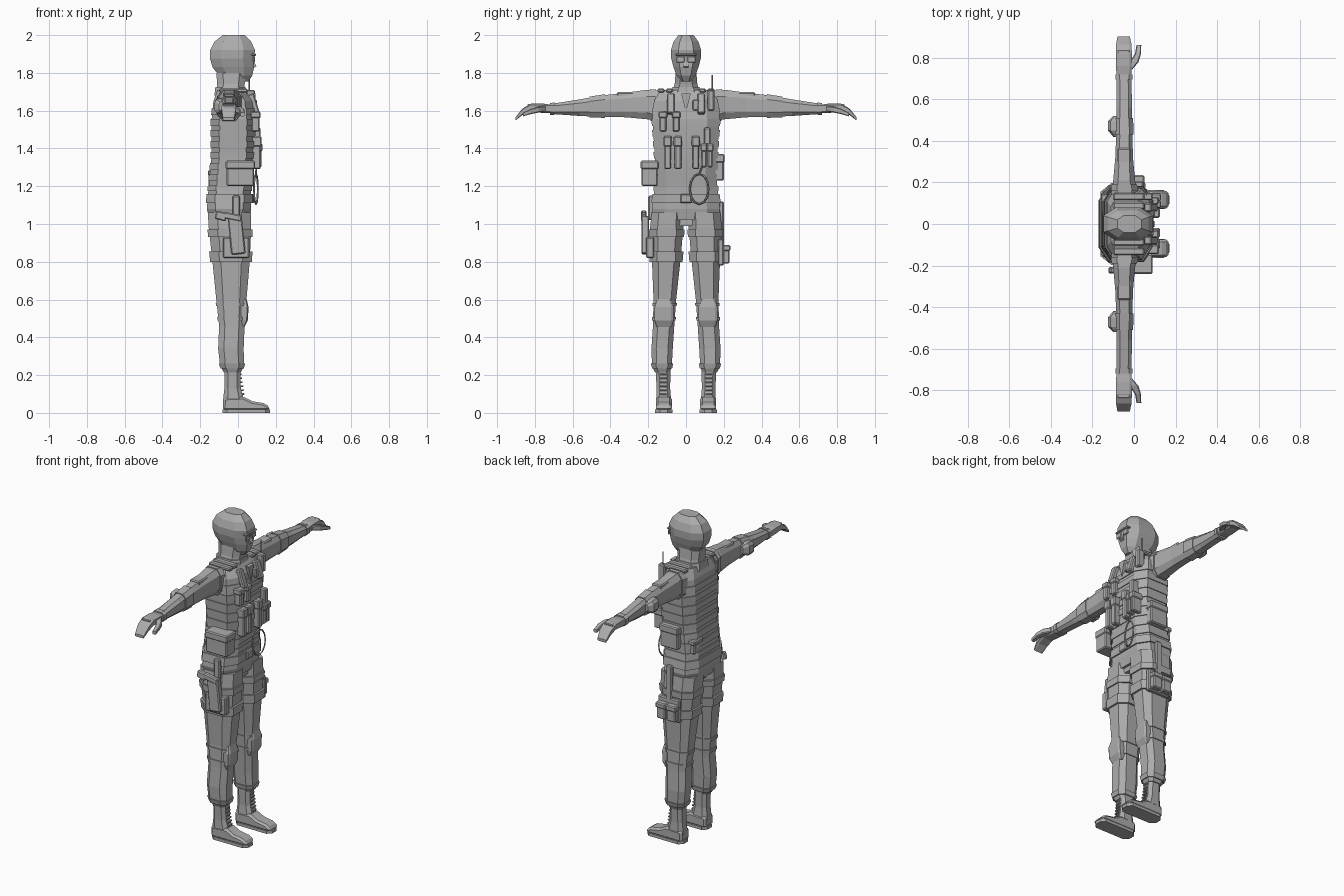
import bpy, bmesh, math
from mathutils import Vector, Matrix

old = bpy.data.objects.get("Cube")
if old:
    bpy.data.objects.remove(old, do_unlink=True)

grey = bpy.data.materials.new("plain_grey")
grey.diffuse_color = (0.42, 0.42, 0.42, 1)
grey.use_nodes = True
grey.node_tree.nodes["Principled BSDF"].inputs["Base Color"].default_value = grey.diffuse_color


def finish(name, bm):
    bmesh.ops.recalc_face_normals(bm, faces=bm.faces)
    mesh = bpy.data.meshes.new(name)
    bm.to_mesh(mesh)
    bm.free()
    mesh.materials.append(grey)
    obj = bpy.data.objects.new(name, mesh)
    bpy.context.collection.objects.link(obj)
    return obj


def loft(name, rings, axis="z", cut=0.45):
    """Skin chamfered rectangles (a0, a1, b0, b1, t) stacked along an axis."""
    bm = bmesh.new()
    loops = []
    k = 1 - cut
    corners = [(1, -k), (1, k), (k, 1), (-k, 1), (-1, k), (-1, -k), (-k, -1), (k, -1)]
    for a0, a1, b0, b1, t in rings:
        loop = []
        for u, v in corners:
            a = (a0 + a1) / 2 + u * (a1 - a0) / 2
            b = (b0 + b1) / 2 + v * (b1 - b0) / 2
            loop.append(bm.verts.new((a, b, t) if axis == "z" else (a, t, b)))
        loops.append(loop)
    for low, high in zip(loops, loops[1:]):
        for i in range(len(corners)):
            j = (i + 1) % len(corners)
            bm.faces.new((low[i], low[j], high[j], high[i]))
    bm.faces.new(loops[0])
    bm.faces.new(loops[-1])
    return finish(name, bm)


def section(rings, t, grow):
    """Interpolate a ring at t and enlarge it."""
    rings = sorted(rings, key=lambda r: r[-1])
    for p, q in zip(rings, rings[1:]):
        if p[-1] <= t <= q[-1]:
            f = (t - p[-1]) / (q[-1] - p[-1])
            a0, a1, b0, b1 = [m + (n - m) * f for m, n in zip(p[:4], q[:4])]
            return (a0 - grow, a1 + grow, b0 - grow, b1 + grow, t)


def band(name, rings, t0, t1, grow, axis="z", cut=0.45):
    return loft(name, [section(rings, t, grow) for t in (t0, t1)], axis, cut)


def box(name, x, y, z, bevel=0.006, tilt=0):
    """Chamfered box given its extents on each axis; tilt turns it about y."""
    spans = (x, y, z)
    mid = Vector([sum(s) / 2 for s in spans])
    size = Vector([s[1] - s[0] for s in spans])
    bm = bmesh.new()
    bmesh.ops.create_cube(bm, size=1)
    bmesh.ops.scale(bm, vec=size, verts=bm.verts)
    if bevel:
        bmesh.ops.bevel(bm, geom=bm.edges[:], offset=min(bevel, min(size) / 3),
                        segments=1, affect="EDGES")
    bmesh.ops.transform(bm, matrix=Matrix.Translation(mid) @ Matrix.Rotation(tilt, 4, "Y"),
                        verts=bm.verts)
    return finish(name, bm)


def prism(name, points, axis, t0, t1):
    """Extrude an outline along x (outline in y, z) or y (outline in x, z)."""
    bm = bmesh.new()
    put = (lambda a, b, t: (t, a, b)) if axis == "x" else (lambda a, b, t: (a, t, b))
    ends = [[bm.verts.new(put(a, b, t)) for a, b in points] for t in (t0, t1)]
    for end in ends:
        bm.faces.new(end)
    for i in range(len(points)):
        j = (i + 1) % len(points)
        bm.faces.new((ends[0][i], ends[0][j], ends[1][j], ends[1][i]))
    return finish(name, bm)


def tube(name, points, radius):
    curve = bpy.data.curves.new(name, "CURVE")
    curve.dimensions = "3D"
    curve.bevel_depth = radius
    curve.bevel_resolution = 0
    curve.use_fill_caps = True
    spline = curve.splines.new("POLY")
    spline.points.add(len(points) - 1)
    for p, co in zip(spline.points, points):
        p.co = (*co, 1)
    curve.materials.append(grey)
    obj = bpy.data.objects.new(name, curve)
    bpy.context.collection.objects.link(obj)


def pouch(name, x, y, z):
    """Pouch with a slightly larger flap over its top."""
    box(name, x, y, z)
    drop = z[1] - (z[1] - z[0]) * 0.3
    e = 0.005
    box(name + "_flap", (x[0] - e, x[1] + e), (y[0] - e, y[1] + e), (drop, z[1] + e))


# Head, neck and collar
head = [(-.06, .055, -.03, .03, 1.755), (-.1, .075, -.05, .05, 1.785),
        (-.135, .085, -.066, .066, 1.83), (-.148, .085, -.078, .078, 1.875),
        (-.148, .09, -.08, .08, 1.92), (-.125, .07, -.066, .066, 1.965),
        (-.08, .035, -.04, .04, 2)]
loft("head", head, cut=.5)
loft("neck", [(-.115, .03, -.075, .075, 1.69), (-.11, .035, -.06, .06, 1.74),
              (-.115, .045, -.055, .055, 1.8)])
loft("collar", [(-.125, .045, -.085, .085, 1.68), (-.12, .04, -.072, .072, 1.725)])
prism("nose", [(.08, 1.87), (.098, 1.835), (.08, 1.825)], "y", -.014, .014)
for s in (1, -1):
    box("eye_opening", (.08, .091), sorted((s * .008, s * .05)), (1.855, 1.888), .004)
box("brow", (.07, .095), (-.055, .055), (1.89, 1.902), .004)

# Torso with its vest, back ribs and belt
torso = [(-.15, .06, -.165, .165, 1.02), (-.165, .07, -.18, .18, 1.08),
         (-.155, .07, -.165, .165, 1.2), (-.14, .085, -.165, .165, 1.36),
         (-.14, .09, -.178, .178, 1.55), (-.13, .075, -.17, .17, 1.65),
         (-.11, .035, -.135, .135, 1.71)]
loft("torso", torso, cut=.38)
for i in range(7):
    z = 1.23 + i * .058
    band("vest_rib", torso, z, z + .036, .005, cut=.38)
band("belt", torso, 1.11, 1.16, .008, cut=.38)
band("jacket_hem", torso, 1.175, 1.205, .005, cut=.38)
box("belt_buckle", (.07, .086), (-.03, .03), (1.11, 1.16))
prism("neck_opening", [(-.025, 1.69), (.025, 1.69), (0, 1.59)], "x", .07, .092)
prism("groin", [(-.08, 1.07), (.08, 1.07), (.03, .99), (-.03, .99)], "x", -.12, .045)
for s in (1, -1):
    for name, a, b in (("inner", .07, .105), ("outer", .115, .15)):
        box(name + "_shoulder_strap", (-.1, .05), sorted((s * a, s * b)), (1.695, 1.718))
    box("chest_strap", (.06, .1), sorted((s * .06, s * .1)), (1.58, 1.69), tilt=-.3)

# Limbs, built once per side
leg = [(-.16, .07, .012, .182, 1.06), (-.155, .07, .014, .19, .98),
       (-.135, .062, .03, .18, .8), (-.115, .045, .052, .172, .6),
       (-.1, .035, .062, .175, .46), (-.105, .03, .07, .183, .34),
       (-.095, .032, .075, .18, .25), (-.075, .015, .085, .165, .215)]
arm = [(-.11, .02, 1.545, 1.705, .14), (-.1, .005, 1.555, 1.71, .21),
       (-.09, -.005, 1.565, 1.695, .32), (-.085, -.008, 1.567, 1.68, .45),
       (-.085, -.01, 1.572, 1.66, .56), (-.083, -.012, 1.583, 1.635, .72)]
hand = [(-.083, -.014, 1.588, 1.63, .7), (-.087, -.01, 1.588, 1.638, .76),
        (-.087, -.01, 1.595, 1.637, .82), (-.086, -.012, 1.578, 1.612, .865),
        (-.08, -.02, 1.548, 1.565, .903)]


def sided(rings, s):
    """Reflect z-stacked rings to the other side."""
    return [(a0, a1, min(s * b0, s * b1), max(s * b0, s * b1), t) for a0, a1, b0, b1, t in rings]


for s, side in ((1, "left"), (-1, "right")):
    mine = sided(leg, s)
    loft(side + "_leg", mine)
    band(side + "_thigh_strap", mine, .8, .855, .012)
    band(side + "_upper_thigh_strap", mine, .93, .97, .008)
    band(side + "_trouser_cuff", mine, .235, .262, .006)
    for z in (.49, .565):
        band(side + "_knee_strap", mine, z, z + .018, .005)
    loft(side + "_knee_pad", sided([(0, .035, .075, .155, .455), (0, .052, .066, .166, .49),
                                    (0, .056, .066, .166, .56), (0, .045, .08, .152, .605)], s), cut=.25)

    # Boot: shaft, foot, sole and laces
    loft(side + "_boot_shaft", sided([(-.08, .035, .078, .158, .06), (-.072, .015, .084, .156, .13),
                                      (-.072, .012, .082, .16, .23)], s))
    foot = prism(side + "_boot_foot", [(-.08, .012), (-.078, .08), (.03, .085), (.075, .062),
                                       (.135, .052), (.165, .035), (.168, .012)], "y",
                 s * .075, s * .16)
    mod = foot.modifiers.new("rounding", "BEVEL")
    mod.width, mod.segments = .014, 1
    sole = box(side + "_boot_sole", (-.082, .17), sorted((s * .072, s * .163)), (0, .018), 0)
    bm = bmesh.new()
    bm.from_mesh(sole.data)
    upright = [e for e in bm.edges if abs(e.verts[0].co.z - e.verts[1].co.z) > .01]
    bmesh.ops.bevel(bm, geom=upright, offset=.025, segments=1, affect="EDGES")
    bm.to_mesh(sole.data)
    bm.free()
    for i in range(6):
        z = .095 + i * .021
        box(side + "_boot_lace", (.0, .034 - i * .003), sorted((s * .102, s * .138)),
            (z, z + .009), .002)

    # Sleeve, pads and hand run along y
    sleeve = [r[:4] + (s * r[4],) for r in arm]
    loft(side + "_arm", sleeve, "y")
    for name, a, b in (("shoulder_seam", .16, .19), ("sleeve_fold", .43, .51), ("glove_cuff", .695, .72)):
        band(side + "_" + name, sleeve, s * a, s * b, .005, "y")
    box(side + "_sleeve_patch", (-.08, -.015), sorted((s * .26, s * .365)), (1.66, 1.698))
    loft(side + "_elbow_pad", [(-.1, -.07, 1.6, 1.65, s * .42), (-.125, -.07, 1.585, 1.665, s * .45),
                               (-.125, -.07, 1.585, 1.66, s * .495), (-.1, -.07, 1.6, 1.645, s * .52)], "y")
    loft(side + "_hand", [r[:4] + (s * r[4],) for r in hand], "y", .3)
    box(side + "_knuckle_guard", (-.08, -.02), sorted((s * .82, s * .84)), (1.61, 1.635), .004)
    loft(side + "_thumb", [(-.04, -.008, 1.595, 1.625, s * .745), (-.022, .022, 1.59, 1.622, s * .78),
                           (.005, .034, 1.582, 1.61, s * .82), (.012, .035, 1.57, 1.59, s * .862)], "y", .3)

# Chest pouches
for y in (-.115, -.06, .035):
    pouch("magazine_pouch", (.07, .12), (y, y + .035), (1.29, 1.46))
for y in (-.14, -.07):
    pouch("upper_pouch", (.07, .115), (y, y + .036), (1.49, 1.59))
for y in (.082, .115):
    pouch("small_pouch", (.06, .125), (y, y + .026), (1.3, 1.42))
box("torch", (.07, .12), (.095, .13), (1.42, 1.51))
box("chest_badge", (.07, .1), (.035, .07), (1.6, 1.66))
box("radio", (.045, .09), (.115, .15), (1.6, 1.71))
tube("radio_antenna", [(.06, .14, 1.7), (.06, .14, 1.79)], .004)

# Hose looping from the vest to the belt
loop = [(.095 + .01 * math.sin(a), .07 + .05 * math.sin(a), 1.185 + .08 * math.cos(a))
        for a in [i * math.tau / 12 for i in range(13)]]
tube("hose", [(.1, .1, 1.34)] + loop, .005)

# Waist pouches
pouch("right_waist_pouch", (-.06, .085), (-.235, -.15), (1.2, 1.33))
pouch("left_waist_pouch", (-.08, .04), (.15, .2), (1.23, 1.365))
pouch("rear_belt_pouch", (-.155, -.1), (.06, .14), (1.2, 1.28))

# Right thigh holster with a sidearm
box("holster_plate", (-.08, .06), (-.212, -.17), (.82, .93))
box("holster", (-.045, .03), (-.235, -.195), (.84, 1.04), tilt=-.1)
box("sidearm_slide", (-.075, .02), (-.238, -.208), (1.02, 1.055), tilt=.2)
box("sidearm_grip", (-.12, -.06), (-.238, -.208), (1.02, 1.065), tilt=.25)
box("holster_hanger", (-.03, .01), (-.2, -.172), (1.02, 1.15))

# Left thigh pouches
box("thigh_plate", (-.095, .055), (.17, .2), (.78, .92))
for x in (-.085, -.015):
    pouch("thigh_pouch", (x, x + .06), (.18, .23), (.79, .885))
box("thigh_hanger", (-.04, 0), (.175, .2), (.9, 1.12))
